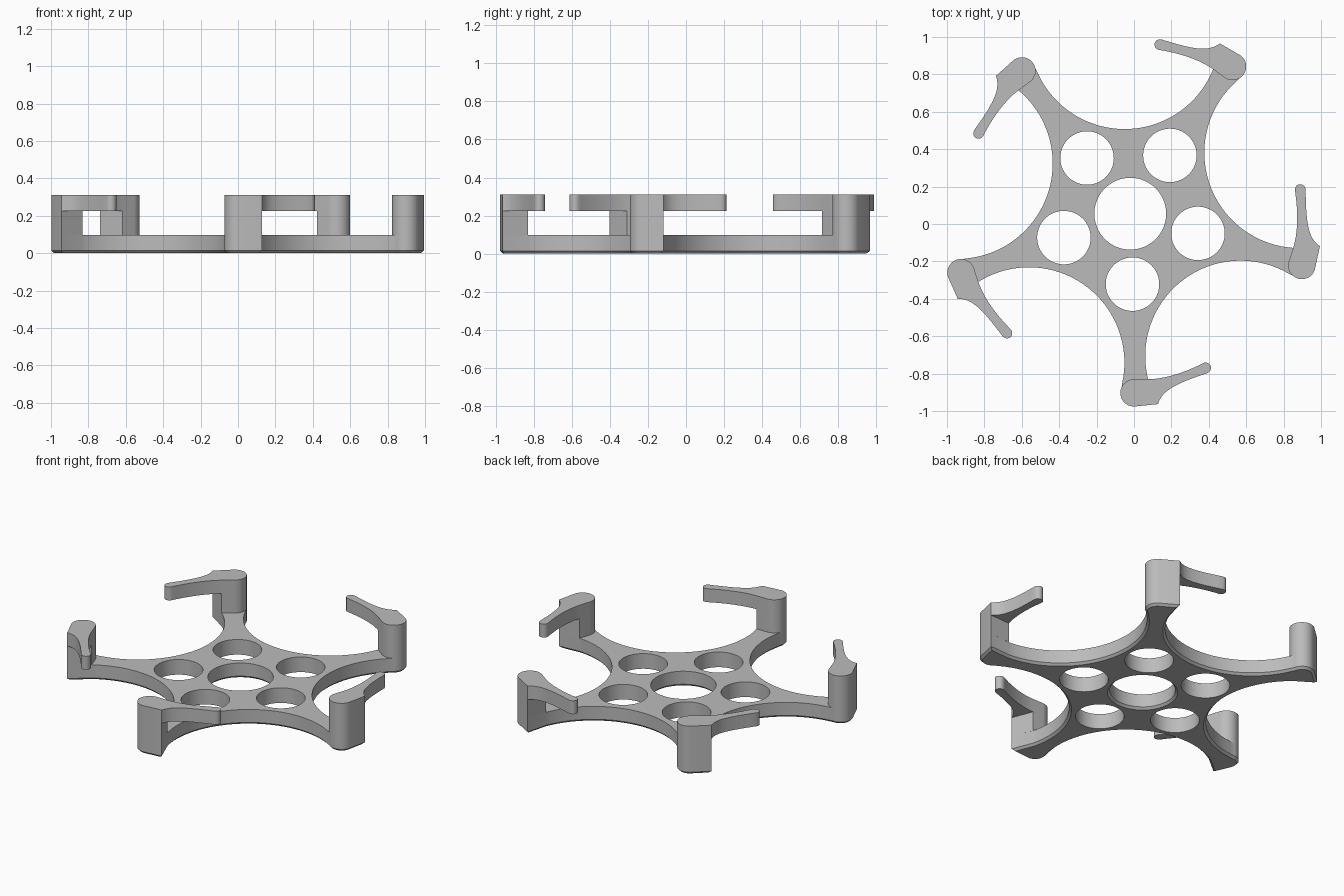
import bpy, bmesh
from math import radians, cos, sin, pi
from mathutils import Vector, Matrix
from mathutils.geometry import interpolate_bezier

cube = bpy.data.objects.get("Cube")
if cube:
    bpy.data.objects.remove(cube)

CENTRE = Vector((-0.02, 0.055))
ARMS = 5
STEP = 2 * pi / ARMS
BASE_TOP, HOOK_BOTTOM, TOP = 0.098, 0.225, 0.312
CHAMFER = 0.014

grey = bpy.data.materials.new("plain_grey")
grey.use_nodes = True
colour = (0.5, 0.5, 0.5, 1)
grey.diffuse_color = colour
grey.node_tree.nodes["Principled BSDF"].inputs["Base Color"].default_value = colour


def arc(centre, radius, start, end, count):
    """Points along an arc, angles in degrees."""
    angles = [radians(start + (end - start) * i / count) for i in range(count + 1)]
    return [Vector(centre) + radius * Vector((cos(a), sin(a))) for a in angles]


def bezier(a, b, c, d, count=16):
    pts = interpolate_bezier(*[Vector((*p, 0)) for p in (a, b, c, d)], count)
    return [p.xy for p in pts]


def spin(points, k):
    """Turn points about the hub by k arm steps."""
    turn = Matrix.Rotation(k * STEP, 2)
    return [CENTRE + turn @ (p - CENTRE) for p in points]


def inset(points, amount):
    """Move a loop toward its left-hand side with mitred corners."""
    result = []
    for i, p in enumerate(points):
        before = (p - points[i - 1]).normalized()
        after = (points[(i + 1) % len(points)] - p).normalized()
        n1, n2 = Vector((-before.y, before.x)), Vector((-after.y, after.x))
        result.append(p + (n1 + n2) * amount / max(1 + n1.dot(n2), 0.5))
    return result


def solid(name, loops, z0, z1, chamfered=()):
    """Extrude an outline with holes; chosen loops get a bottom chamfer."""
    bm = bmesh.new()
    caps = ([], [])
    for index, pts in enumerate(loops):
        layers = [(pts, z0), (pts, z1)]
        if index in chamfered:
            layers = [(inset(pts, CHAMFER), z0), (pts, z0 + CHAMFER), (pts, z1)]
        rings = [[bm.verts.new((p.x, p.y, z)) for p in ring] for ring, z in layers]
        n = len(pts)
        for low, high in zip(rings, rings[1:]):
            for i in range(n):
                j = (i + 1) % n
                bm.faces.new((low[i], low[j], high[j], high[i]))
        for cap, ring in zip(caps, (rings[0], rings[-1])):
            cap += [bm.edges.get((ring[i - 1], ring[i])) for i in range(n)]
    for cap, up in zip(caps, (-1, 1)):
        bmesh.ops.triangle_fill(bm, edges=cap, use_beauty=True, normal=(0, 0, up))
    bmesh.ops.recalc_face_normals(bm, faces=bm.faces)
    mesh = bpy.data.meshes.new(name)
    bm.to_mesh(mesh)
    bm.free()
    mesh.materials.append(grey)
    obj = bpy.data.objects.new(name, mesh)
    bpy.context.collection.objects.link(obj)
    bpy.ops.object.select_all(action='DESELECT')
    obj.select_set(True)
    bpy.context.view_layer.objects.active = obj
    bpy.ops.object.shade_smooth_by_angle(angle=radians(30))
    return obj


# Outline pieces of the front arm
knob, knob_r = (0, -0.903), 0.073
corner, inner = Vector((0.128, -0.963)), Vector((0.076, -0.83))
outer_round = arc(knob, knob_r, 155, 270, 14)
inner_round = arc(knob, knob_r, 90, 155, 8)
scallop_angle = radians(-52.2)
scallop_centre = CENTRE + 0.963 * Vector((cos(scallop_angle), sin(scallop_angle)))
scallop = arc(scallop_centre, 0.51, 194.1, 57.2, 48)

# Star-shaped plate with a hub hole and five round holes
outline = []
for k in range(ARMS):
    outline += spin(outer_round + [corner] + scallop[:-1], k)
hub_hole = arc(CENTRE, 0.192, 360, 0, 64)[:-1]
hole_angle = radians(-88.2)
hole_centre = CENTRE + 0.377 * Vector((cos(hole_angle), sin(hole_angle)))
hole = arc(hole_centre, 0.143, 360, 0, 48)[:-1]
holes = [spin(hole, k) for k in range(ARMS)]
solid("base_plate", [outline, hub_hole] + holes, 0, BASE_TOP, chamfered=(0, 1))

# Upright posts and the curved hooks on top of them
post = outer_round + [corner, inner] + inner_round[:-1]
hook = (outer_round
        + bezier(corner, (0.15, -0.89), (0.22, -0.855), (0.392, -0.797))
        + arc((0.384, -0.769), 0.028, -60, 100, 10)
        + bezier((0.374, -0.742), (0.29, -0.785), (0.18, -0.828), inner)
        + inner_round[:-1])
for k in range(ARMS):
    solid(f"post_{k + 1}", [spin(post, k)], BASE_TOP, HOOK_BOTTOM)
    solid(f"hook_{k + 1}", [spin(hook, k)], HOOK_BOTTOM, TOP)
